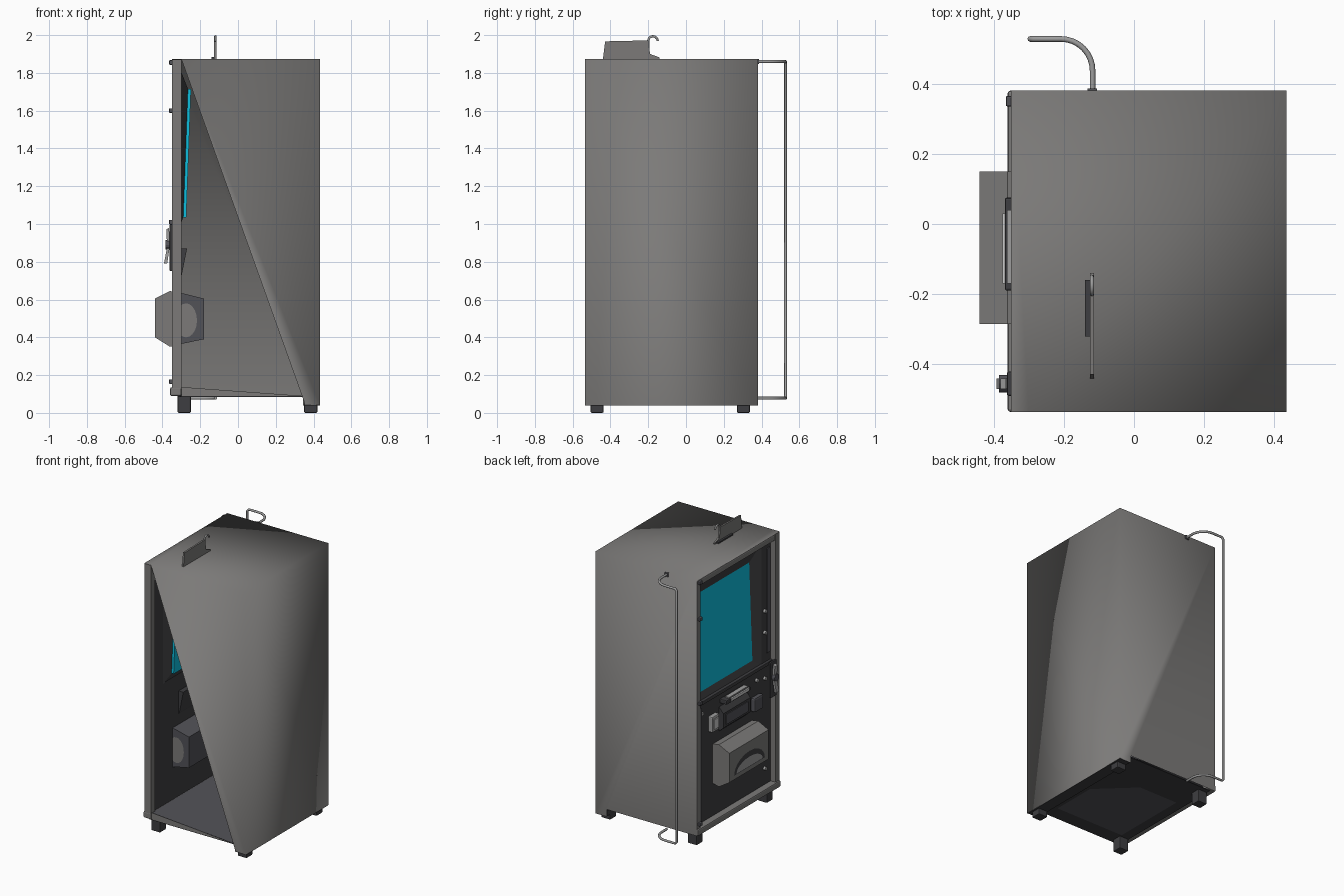
import bpy, bmesh, math

if "Cube" in bpy.data.objects:
    bpy.data.objects.remove(bpy.data.objects["Cube"])


def mat(name, c):
    m = bpy.data.materials.new(name)
    m.diffuse_color = (c[0], c[1], c[2], 1)
    m.use_nodes = True
    m.node_tree.nodes["Principled BSDF"].inputs["Base Color"].default_value = m.diffuse_color
    return m


GREY = mat("cabinet grey", (0.20, 0.195, 0.19))
DARK = mat("dark panel", (0.048, 0.048, 0.052))
SLATE = mat("slate plastic", (0.085, 0.085, 0.097))
STEEL = mat("light steel", (0.34, 0.34, 0.34))
PALE = mat("pale metal", (0.60, 0.60, 0.60))
CYAN = mat("cyan screen", (0.004, 0.52, 0.74))


def mesh(name, verts, faces, mats, idx=None, smooth=False, fix=False):
    me = bpy.data.meshes.new(name)
    me.from_pydata(verts, [], faces)
    for m in mats:
        me.materials.append(m)
    for i, p in enumerate(me.polygons):
        p.use_smooth = smooth
        if idx:
            p.material_index = idx[i]
    if fix:
        bm = bmesh.new()
        bm.from_mesh(me)
        bmesh.ops.recalc_face_normals(bm, faces=bm.faces)
        bm.to_mesh(me)
        bm.free()
    ob = bpy.data.objects.new(name, me)
    bpy.context.collection.objects.link(ob)
    return ob


def box(name, x, y, z, m, bevel=0.0):
    v = [(a, b, c) for a in x for b in y for c in z]
    f = [(0, 1, 3, 2), (4, 6, 7, 5), (0, 4, 5, 1), (2, 3, 7, 6), (0, 2, 6, 4), (1, 5, 7, 3)]
    ob = mesh(name, v, f, [m], fix=True)
    if bevel:
        b = ob.modifiers.new("bevel", 'BEVEL')
        b.width, b.segments = bevel, 2
    return ob


def loft(name, ring_a, ring_b, m):
    """Closed solid between two matching outlines."""
    n = len(ring_a)
    f = [tuple(range(n)), tuple(range(n, 2 * n))]
    f += [(i, (i + 1) % n, (i + 1) % n + n, i + n) for i in range(n)]
    return mesh(name, list(ring_a) + list(ring_b), f, [m], fix=True)


def prism(name, profile, y0, y1, m):
    """Extrude an (x, z) outline along y."""
    return loft(name, [(x, y0, z) for x, z in profile], [(x, y1, z) for x, z in profile], m)


def knob(name, y, z, r, x0, x1, m):
    """Short cylinder facing -x."""
    c = [(y + r * math.cos(math.pi * i / 6), z + r * math.sin(math.pi * i / 6)) for i in range(12)]
    return loft(name, [(x0, a, b) for a, b in c], [(x1, a, b) for a, b in c], m)


def tube(name, pts, r, m):
    cu = bpy.data.curves.new(name, 'CURVE')
    cu.dimensions = '3D'
    cu.bevel_depth, cu.bevel_resolution, cu.use_fill_caps = r, 2, True
    s = cu.splines.new('POLY')
    s.points.add(len(pts) - 1)
    for p, q in zip(s.points, pts):
        p.co = (*q, 1)
    s.use_smooth = True
    cu.materials.append(m)
    ob = bpy.data.objects.new(name, cu)
    bpy.context.collection.objects.link(ob)
    return ob


XF, XB, YR, YL, TOP, BOT = -0.35, 0.435, -0.535, 0.38, 1.873, 0.09

# cabinet shell: thin sheets with softened corners, one side partly open
mesh("cabinet_shell", [
    (XF, YR, TOP), (XB, YR, TOP), (XB, YL, TOP), (XF, YL, TOP),
    (XB, YR, 0.04), (XB, YL, 0.04), (0.345, YL, 0.04), (0.345, YL, BOT), (XF, YL, BOT),
    (-0.30, YR, TOP), (0.355, YR, 0.045)],
    [(0, 9, 1, 2, 3), (1, 4, 5, 2), (5, 6, 7), (2, 5, 7, 8, 3), (9, 10, 4, 1)],
    [GREY], smooth=True)

# floor, its side wedge and skirts
mesh("floor", [(-0.33, YR + .01, 0.135), (0.35, YR + .01, 0.09), (0.35, YL - .01, 0.09), (-0.33, YL - .01, 0.135)],
     [(0, 1, 2, 3)], [SLATE])
mesh("floor_side", [(-0.30, YR + .008, 0.137), (-0.30, YR + .008, BOT), (0.345, YR + .008, BOT)],
     [(0, 1, 2)], [GREY])
box("floor_underside_plate", (-0.32, 0.345), (YR + .01, YL - .01), (0.085, 0.089), DARK)
mesh("underside_patch", [(-0.25, -0.42, 0.083), (0.28, -0.42, 0.083), (0.28, -0.1, 0.083),
                         (0.05, 0.12, 0.083), (-0.25, 0.12, 0.083)], [(0, 1, 2, 3, 4)], [SLATE])
box("back_skirt", (0.35, XB - .003), (YR + .003, YL - .003), (0.04, 0.09), DARK)
box("front_plinth", (-0.36, -0.30), (YR, YL), (BOT, 0.135), GREY, 0.008)

# feet
for fx0, fx1, ft in ((-0.32, -0.25, 0.10), (0.35, 0.42, 0.05)):
    for fy in (-0.505, 0.27):
        box("foot", (fx0, fx1), (fy, fy + 0.068), (0, ft), DARK, 0.006)

# door frame
box("frame_hinge_side", (XF, -0.305), (YL - 0.045, YL - .002), (0.13, TOP - .002), GREY, 0.008)
box("frame_lock_side", (XF, -0.30), (YR, YR + 0.045), (0.13, TOP - .002), GREY)
box("frame_top", (XF, -0.305), (YR + 0.045, YL - 0.03), (TOP - 0.045, TOP - .002), GREY, 0.008)

# recessed door panel with a tilted display that has some depth behind it
o = [(-0.31, 0.34, 0.98), (-0.31, -0.39, 0.98), (-0.31, -0.39, 1.83), (-0.31, 0.34, 1.83)]
i = [(-0.29, 0.31, 1.035), (-0.29, -0.32, 1.035), (-0.265, -0.32, 1.715), (-0.265, 0.31, 1.715)]
b = [(x + 0.016, y, z) for x, y, z in i]
mesh("display_panel", o + i + b,
     [(0, 4, 5, 1), (1, 5, 6, 2), (2, 6, 7, 3), (3, 7, 4, 0), (7, 6, 5, 4),
      (4, 5, 9, 8), (5, 6, 10, 9), (6, 7, 11, 10), (7, 4, 8, 11), (8, 9, 10, 11)],
     [DARK, CYAN], [0, 0, 0, 0, 1, 1, 1, 1, 1, 1])
box("lower_panel", (-0.312, -0.306), (-0.49, 0.34), (0.13, 0.98), DARK)
box("side_panel", (-0.312, -0.306), (-0.49, -0.39), (0.98, 1.83), DARK)
box("side_strip", (-0.322, -0.312), (-0.475, -0.44), (1.05, 1.78), SLATE, 0.003)
box("display_sill", (-0.33, -0.306), (-0.49, 0.34), (0.965, 0.99), DARK, 0.004)
box("door_rail", (-0.345, -0.312), (0.315, 0.34), (0.14, 0.96), SLATE, 0.004)

# control area: tray, handle bar, coin box, reader and buttons
prism("control_tray", [(-0.312, 0.70), (-0.345, 0.73), (-0.345, 0.83), (-0.312, 0.87), (-0.27, 0.87), (-0.30, 0.72)],
      -0.22, 0.08, DARK)
box("tray_mouth", (-0.35, -0.344), (-0.19, 0.05), (0.745, 0.815), SLATE)
box("handle_bar", (-0.368, -0.312), (-0.19, 0.075), (0.895, 0.925), DARK, 0.006)
box("handle_plate", (-0.362, -0.33), (-0.17, 0.04), (0.926, 0.934), STEEL)
box("handle_face", (-0.374, -0.367), (-0.17, 0.03), (0.905, 0.925), PALE)
box("coin_box", (-0.345, -0.31), (0.12, 0.20), (0.74, 0.85), STEEL, 0.008)
box("coin_plate", (-0.351, -0.344), (0.135, 0.185), (0.76, 0.83), PALE)
box("card_reader", (-0.345, -0.31), (-0.37, -0.27), (0.70, 0.80), SLATE, 0.012)
for by, bz in ((-0.42, 0.88), (-0.33, 0.90), (-0.42, 1.20), (-0.42, 1.35), (-0.42, 0.25), (0.28, 0.90)):
    knob("button", by, bz, 0.013, -0.328, -0.31, STEEL)

# dispenser hopper through the door: grey outside, slate inside
prism("dispenser_front", [(-0.44, 0.40), (-0.44, 0.605), (-0.36, 0.645), (-0.31, 0.637), (-0.31, 0.363), (-0.36, 0.35)],
      -0.285, 0.15, GREY)
prism("dispenser_back", [(-0.31, 0.637), (-0.18, 0.605), (-0.18, 0.39), (-0.31, 0.363)], -0.285, 0.15, SLATE)
arc = [(math.cos(math.pi * k / 10), math.sin(math.pi * k / 10)) for k in range(11)]
mesh("dispenser_mouth", [(-0.4425, -0.07 + 0.17 * c, 0.43 + 0.11 * s) for c, s in arc], [tuple(range(11))], [DARK])
mesh("dispenser_flap", [(-0.4435, -0.07 + 0.145 * c, 0.435 + 0.066 * s) for c, s in arc], [tuple(range(11))], [STEEL])
# rounded boss on the hopper end
mesh("hopper_boss", [(-0.275 + 0.058 * math.cos(math.pi * k / 10), -0.289, 0.49 + 0.09 * math.sin(math.pi * k / 10))
                     for k in range(20)], [tuple(range(20))], [GREY])

# lock handle
box("lock_plate", (-0.362, -0.345), (-0.49, -0.42), (0.75, 1.0), DARK, 0.006)
prism("lock_lever", [(-0.365, 0.98), (-0.38, 0.97), (-0.375, 0.88), (-0.392, 0.79), (-0.375, 0.79), (-0.36, 0.89)],
      -0.47, -0.44, STEEL)
knob("lock_barrel", -0.455, 0.89, 0.025, -0.385, -0.345, SLATE)

# hinges
for hz in (1.855, 1.60, 1.01, 0.165):
    box("hinge", (-0.365, -0.345), (0.335, 0.365), (hz - 0.012, hz + 0.012), SLATE, 0.004)

# rail standing off the side wall
r = 0.09
bend = [(-0.208 + r * math.cos(t), 0.437 + r * math.sin(t)) for t in [math.pi / 2 * k / 8 for k in range(9)]]
arm = [(-0.118, YL)] + bend
ZT, ZB = 1.86, 0.078
pts = [(x, y, ZT) for x, y in arm] + [(-0.285, 0.527, ZT), (-0.296, 0.527, ZT - 0.012)]
pts += [(-0.296, 0.527, ZB + 0.012), (-0.285, 0.527, ZB)] + [(x, y, ZB) for x, y in reversed(arm)]
tube("side_rail", pts, 0.008, STEEL)
box("rail_socket", (-0.132, -0.105), (YL - .005, YL + 0.006), (ZT - 0.013, ZT + 0.013), SLATE)

# top fin with wire hook
fin = [(-0.44, 1.873), (-0.428, 1.967), (-0.20, 1.972), (-0.19, 1.90), (-0.14, 1.882), (-0.14, 1.873)]
loft("top_fin", [(-0.126, y, z) for y, z in fin], [(-0.114, y, z) for y, z in fin], GREY)
box("fin_foot", (-0.14, -0.126), (-0.32, -0.16), (1.873, 1.883), DARK)
hook = [(-0.12, -0.20, 1.88), (-0.12, -0.20, 1.965)]
hook += [(-0.12, -0.175 - 0.025 * math.cos(t), 1.969 + 0.025 * math.sin(t)) for t in [math.pi * a / 8 for a in range(9)]]
tube("fin_hook", hook, 0.006, STEEL)
